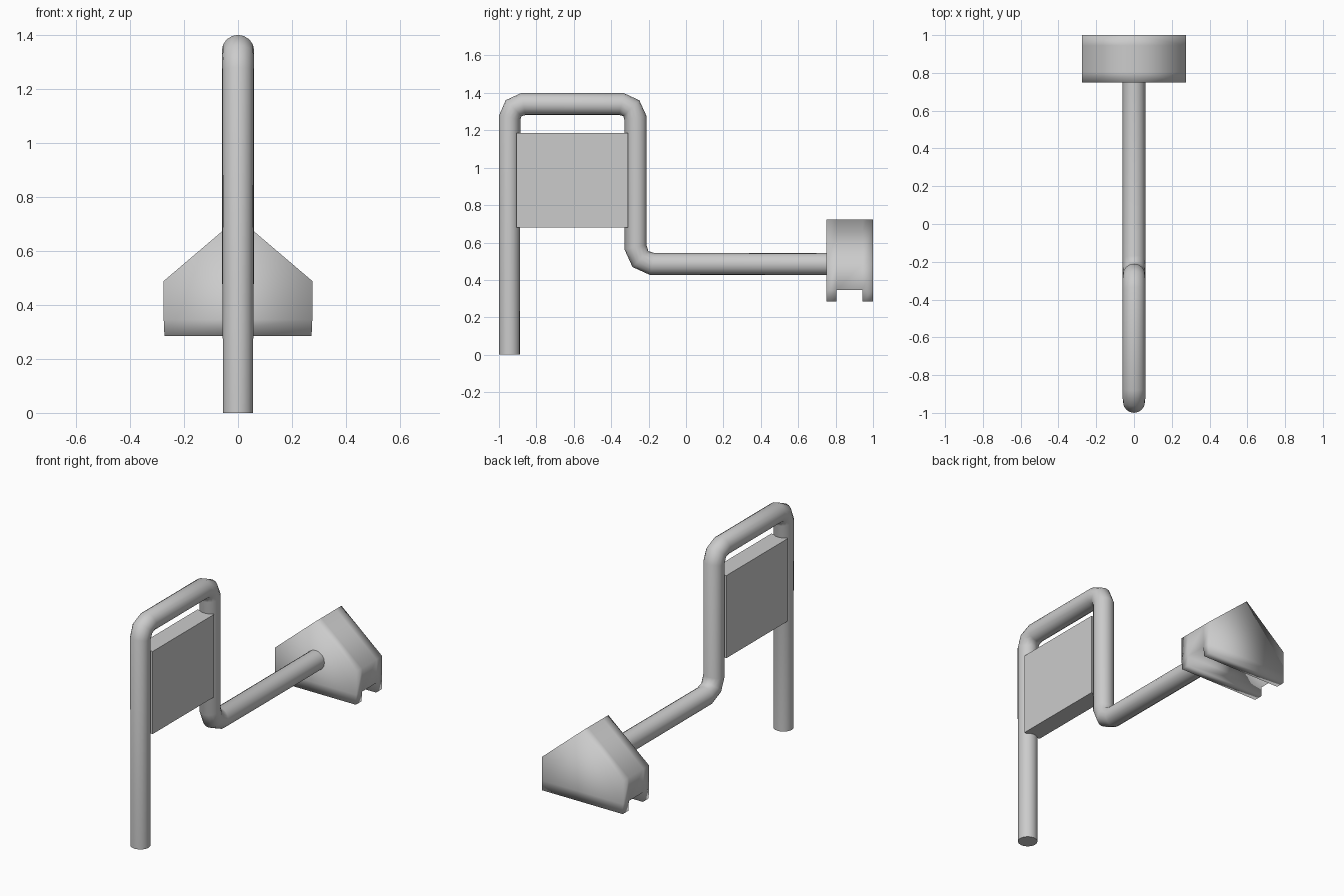
import bpy, bmesh, math
from mathutils import Vector

if "Cube" in bpy.data.objects:
    bpy.data.objects.remove(bpy.data.objects["Cube"])


def finish(name, bm, angle=None):
    bmesh.ops.recalc_face_normals(bm, faces=bm.faces)
    mesh = bpy.data.meshes.new(name)
    bm.to_mesh(mesh)
    bm.free()
    obj = bpy.data.objects.new(name, mesh)
    bpy.context.collection.objects.link(obj)
    if angle:
        bpy.ops.object.select_all(action='DESELECT')
        obj.select_set(True)
        bpy.context.view_layer.objects.active = obj
        bpy.ops.object.shade_smooth_by_angle(angle=math.radians(angle))
    return obj


def skin(bm, rings):
    """Bridge successive closed rings; returns the faces between each pair."""
    bands = []
    n = len(rings[0])
    for a, b in zip(rings, rings[1:]):
        bands.append([bm.faces.new((a[i], a[(i + 1) % n], b[(i + 1) % n], b[i]))
                      for i in range(n)])
    bm.faces.new(rings[0])
    bm.faces.new(rings[-1][::-1])
    return bands


def bend(cy, cz, r, start, end):
    """Two-segment elbow in the YZ plane."""
    return [(cy + r * math.cos(math.radians(a)), cz + r * math.sin(math.radians(a)))
            for a in (start, (start + end) / 2, end)]


def tube(name, path, radii, sides=16):
    bm = bmesh.new()
    pts = [Vector((0, y, z)) for y, z in path]
    rings = []
    for i, p in enumerate(pts):
        back = (p - pts[i - 1]).normalized() if i else Vector()
        ahead = (pts[i + 1] - p).normalized() if i < len(pts) - 1 else Vector()
        tangent = (back + ahead).normalized()
        across = Vector((1, 0, 0))
        up = tangent.cross(across)
        rings.append([bm.verts.new(p + radii[i] * (across * math.cos(t) + up * math.sin(t)))
                      for t in (2 * math.pi * k / sides for k in range(sides))])
    skin(bm, rings)
    return finish(name, bm, 60)


# Bent pipe: post, top loop, drop leg and long horizontal arm
path = [(-0.943, 0.0)]
path += bend(-0.87, 1.267, 0.073, 180, 90)
path += bend(-0.345, 1.265, 0.075, 90, 0)
path += bend(-0.18, 0.575, 0.09, 180, 270)
path += [(0.77, 0.485)]
radii = [0.056] + [0.058] + [0.06] * (len(path) - 2)
tube("bent_pipe", path, radii)

# Panel filling the loop
bm = bmesh.new()
bmesh.ops.create_cube(bm, size=1)
bmesh.ops.scale(bm, vec=(0.112, 0.595, 0.505), verts=bm.verts)
bmesh.ops.translate(bm, vec=(0, -0.6075, 0.9325), verts=bm.verts)
finish("loop_panel", bm)

# House-shaped head, sliced along y so the two lips can be pulled down
bm = bmesh.new()
profile = [(-0.275, 0.345), (0.275, 0.345), (0.275, 0.488), (0, 0.722), (-0.275, 0.488)]
rings = [[bm.verts.new((x, y, z)) for x, z in profile] for y in (0.75, 0.805, 0.945, 1.0)]
bands = skin(bm, rings)

# Lips on each side of the underside groove
lips = [bands[0][0], bands[2][0]]
for face in bmesh.ops.extrude_discrete_faces(bm, faces=lips)["faces"]:
    for v in face.verts:
        v.co.z = 0.285
        v.co.x *= 0.99
finish("notched_head", bm, 100)
